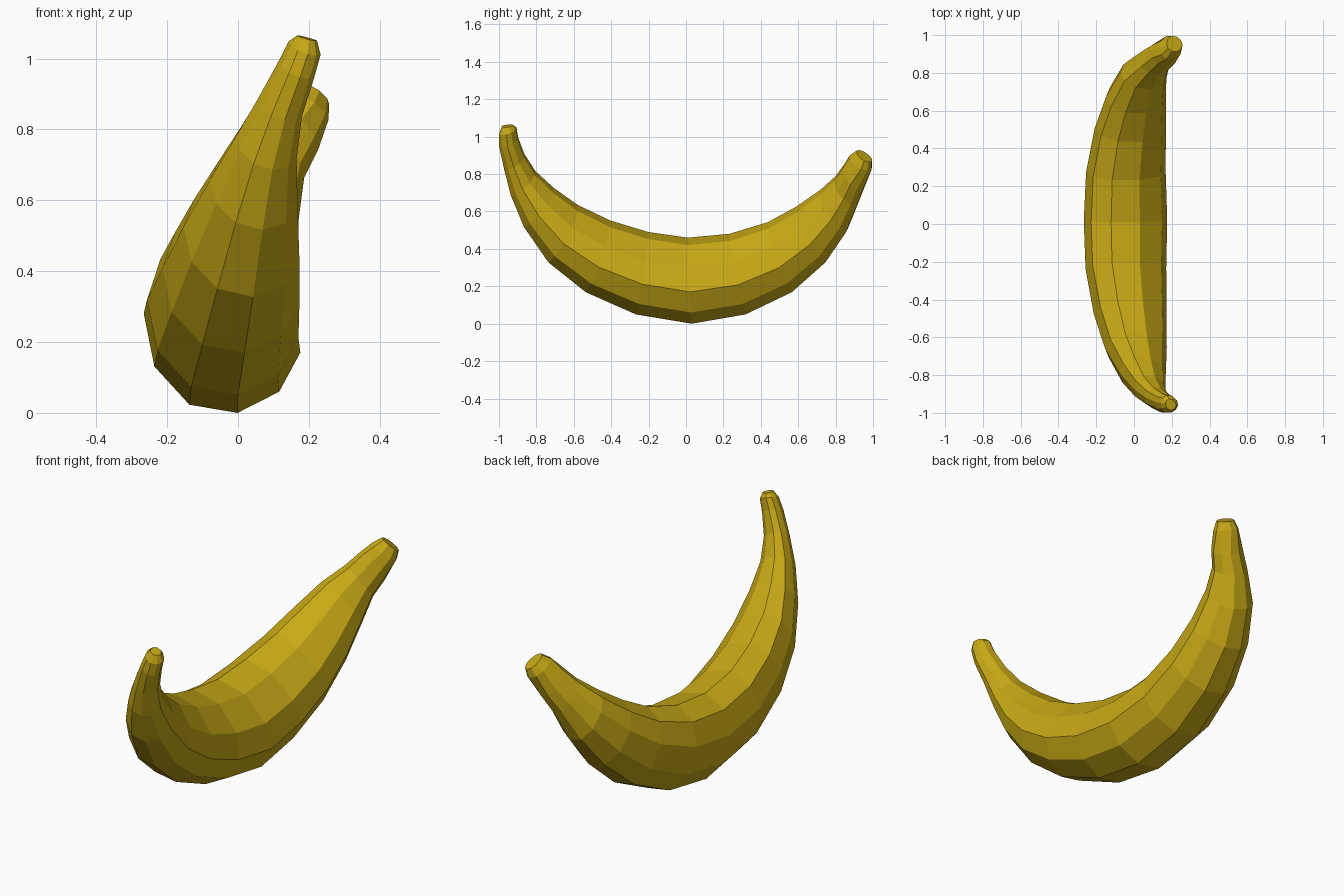
import bpy, bmesh
from mathutils import Vector

if "Cube" in bpy.data.objects:
    bpy.data.objects.remove(bpy.data.objects["Cube"])

# Slightly uneven ten-sided cross-section (side, up), unit radius
PROFILE = [(.19, -1), (.70, -.74), (.96, -.26), (.84, .30), (.33, .83),
           (-.33, 1), (-.79, .74), (-.96, .22), (-.83, -.43), (-.40, -.90)]

# Stations along the fruit: centre x, outer (y, z), inner (y, z)
STATIONS = [
    (.195, (-.985, 1.055), (-.925, 1.06)),
    (.188, (-1.0, 1.015), (-.905, 1.045)),
    (.165, (-1.0, .95), (-.895, .99)),
    (.12, (-.975, .83), (-.86, .90)),
    (.08, (-.94, .69), (-.80, .81)),
    (.045, (-.87, .52), (-.70, .72)),
    (.01, (-.74, .33), (-.57, .63)),
    (-.02, (-.54, .17), (-.40, .55)),
    (-.043, (-.27, .05), (-.20, .49)),
    (-.045, (.03, 0), (.01, .46)),
    (-.043, (.32, .05), (.23, .48)),
    (-.02, (.57, .17), (.43, .54)),
    (.01, (.75, .33), (.58, .62)),
    (.05, (.86, .49), (.71, .71)),
    (.105, (.92, .64), (.79, .78)),
    (.155, (.95, .72), (.84, .85)),
    (.195, (.995, .83), (.87, .89)),
    (.215, (.995, .87), (.91, .92)),
]

centres = [Vector((x, (o[0] + i[0]) / 2, (o[1] + i[1]) / 2)) for x, o, i in STATIONS]

# Skin: rings set square to the curved centre line, then bridged
bm = bmesh.new()
rings = []
last = len(STATIONS) - 1
for k, (x, o, i) in enumerate(STATIONS):
    half = Vector((0, i[0] - o[0], i[1] - o[1])) / 2
    tangent = centres[min(k + 1, last)] - centres[max(k - 1, 0)]
    side = tangent.cross(half).normalized() * half.length
    rings.append([bm.verts.new(centres[k] + side * s + half * u) for s, u in PROFILE])
n = len(PROFILE)
for a, b in zip(rings, rings[1:]):
    for j in range(n):
        bm.faces.new((a[j], a[(j + 1) % n], b[(j + 1) % n], b[j]))
# End caps
bm.faces.new(rings[0])
bm.faces.new(rings[-1])
bmesh.ops.recalc_face_normals(bm, faces=bm.faces)

mesh = bpy.data.meshes.new("banana")
bm.to_mesh(mesh)
bm.free()
banana = bpy.data.objects.new("banana", mesh)
bpy.context.collection.objects.link(banana)

# Yellow peel
peel = bpy.data.materials.new("peel")
peel.diffuse_color = (.58, .40, .008, 1)
peel.use_nodes = True
peel.node_tree.nodes["Principled BSDF"].inputs["Base Color"].default_value = peel.diffuse_color
mesh.materials.append(peel)
